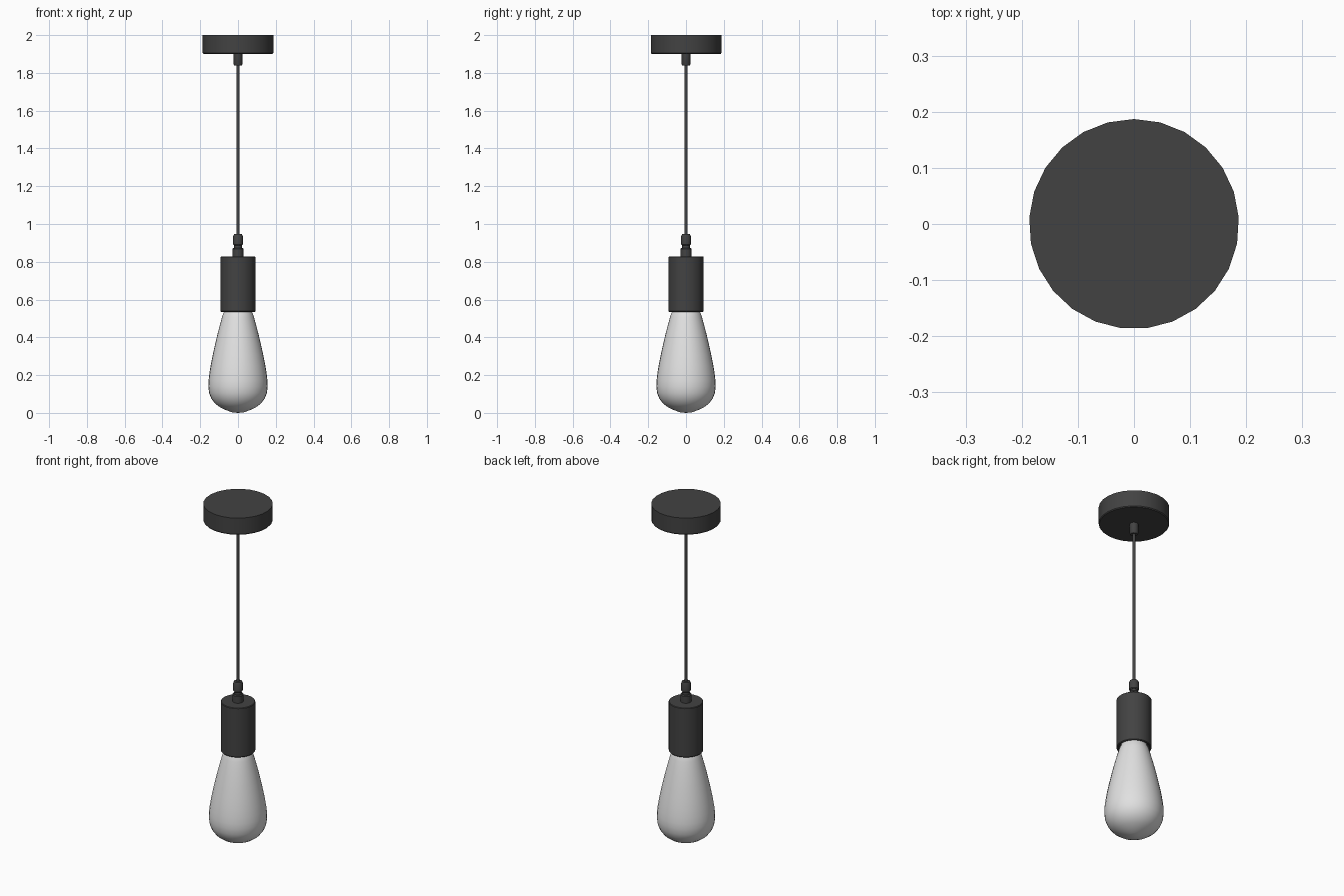
import bpy, bmesh, math

if "Cube" in bpy.data.objects:
    bpy.data.objects.remove(bpy.data.objects["Cube"])


def material(name, value):
    m = bpy.data.materials.new(name)
    m.diffuse_color = (value, value, value, 1)
    m.use_nodes = True
    m.node_tree.nodes["Principled BSDF"].inputs["Base Color"].default_value = m.diffuse_color
    return m


black = material("matte black", 0.055)
glass = material("frosted white", 0.75)


def lathe(name, profile, mat, sides, angle=35):
    """Revolve an (r, z) profile, listed bottom to top, around z."""
    bm = bmesh.new()
    rings = []
    for r, z in profile:
        if r == 0:
            rings.append([bm.verts.new((0, 0, z))])
        else:
            steps = [math.pi / 2 + 2 * math.pi * i / sides for i in range(sides)]
            rings.append([bm.verts.new((r * math.cos(a), r * math.sin(a), z)) for a in steps])
    for low, high in zip(rings, rings[1:]):
        for i in range(sides):
            j = (i + 1) % sides
            if len(low) == 1:
                bm.faces.new((low[0], high[j], high[i]))
            elif len(high) == 1:
                bm.faces.new((low[i], low[j], high[0]))
            else:
                bm.faces.new((low[i], low[j], high[j], high[i]))
    # flat caps on open ends
    if len(rings[0]) > 1:
        bm.faces.new(rings[0][::-1])
    if len(rings[-1]) > 1:
        bm.faces.new(rings[-1])
    mesh = bpy.data.meshes.new(name)
    bm.to_mesh(mesh)
    bm.free()
    mesh.materials.append(mat)
    obj = bpy.data.objects.new(name, mesh)
    bpy.context.collection.objects.link(obj)
    bpy.context.view_layer.objects.active = obj
    obj.select_set(True)
    bpy.ops.object.shade_smooth_by_angle(angle=math.radians(angle))
    obj.select_set(False)
    return obj


# Ceiling canopy and the cord grip below it
lathe("canopy", [(0.183, 1.9), (0.187, 1.905), (0.187, 2.0)], black, 25)
lathe("canopy_grip", [(0.019, 1.838), (0.023, 1.845), (0.023, 1.9)], black, 16)

# Hanging cord
lathe("cord", [(0.009, 0.90), (0.009, 1.86)], black, 12)

# Strain relief: collar, narrow neck, upper nut
lathe("relief_collar", [(0.03, 0.825), (0.03, 0.868), (0.026, 0.873)], black, 16)
lathe("relief_neck", [(0.02, 0.86), (0.02, 0.9)], black, 16)
lathe("relief_nut", [(0.022, 0.887), (0.026, 0.892), (0.026, 0.935), (0.021, 0.946)], black, 16)

# Lamp holder: a cup open at the bottom
lathe("socket", [(0, 0.56), (0.083, 0.56), (0.083, 0.537), (0.09, 0.535),
                 (0.093, 0.539), (0.093, 0.825), (0.09, 0.828), (0, 0.828)], black, 25)

# Teardrop bulb, neck running up into the holder
lathe("bulb", [(0, 0.004), (0.03, 0.006), (0.062, 0.014), (0.093, 0.028),
               (0.12, 0.048), (0.141, 0.075), (0.153, 0.105), (0.157, 0.14),
               (0.156, 0.17), (0.152, 0.205), (0.145, 0.25), (0.134, 0.305),
               (0.122, 0.36), (0.109, 0.415), (0.096, 0.465), (0.085, 0.505),
               (0.077, 0.53), (0.07, 0.542), (0.066, 0.565)], glass, 32, 60)

# Rest the bulb on the ground plane
bulb = bpy.data.objects["bulb"]
bulb.data.vertices[0].co.z = 0.0
for v in bulb.data.vertices[1:33]:
    v.co.z = 0.003
